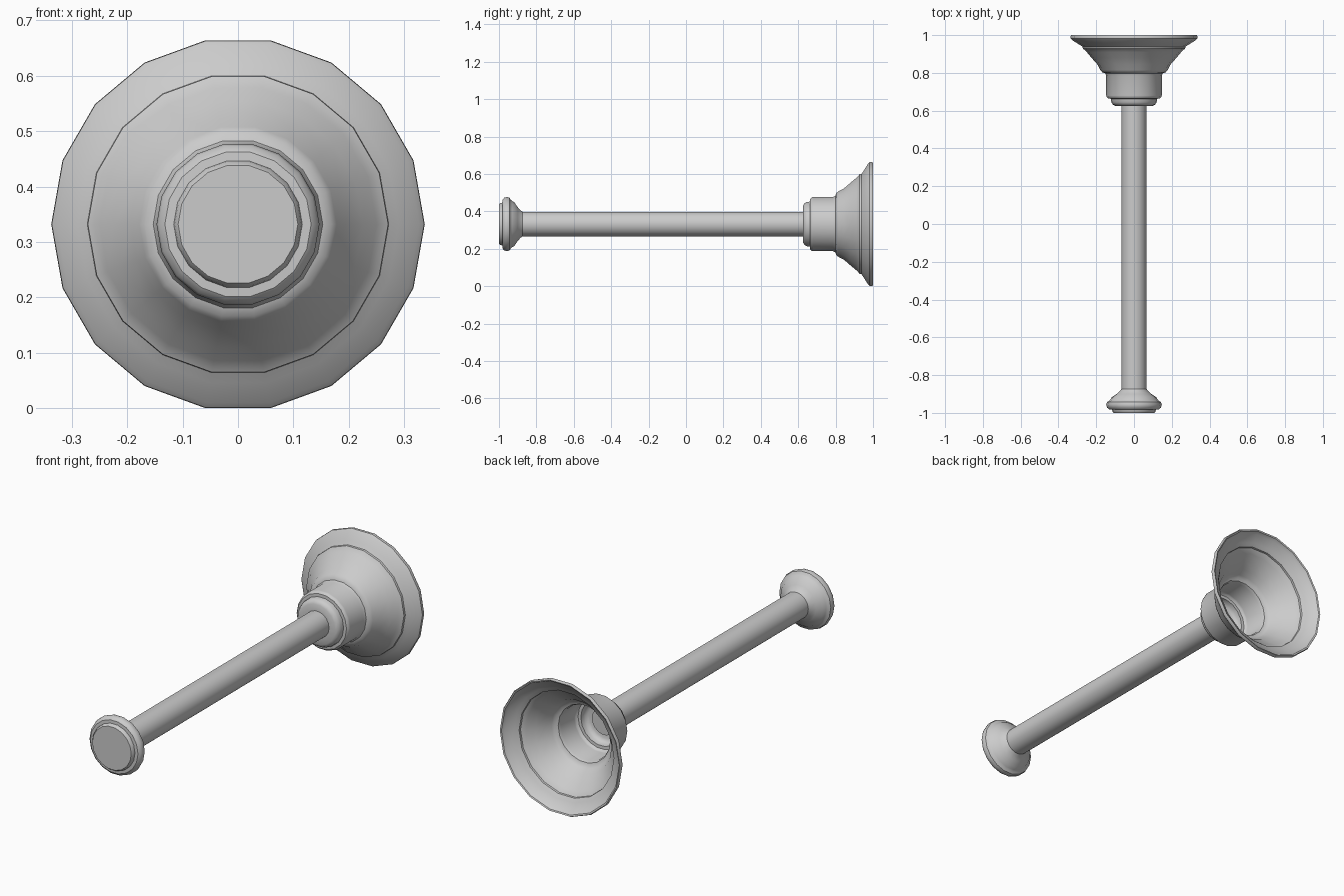
import bpy
import bmesh
from math import sin, cos, pi

cube = bpy.data.objects.get("Cube")
if cube:
    bpy.data.objects.remove(cube, do_unlink=True)

SIDES = 18
AXIS_Z = 0.332

grey = bpy.data.materials.new("light grey")
grey.use_nodes = True
colour = (0.6, 0.6, 0.6, 1)
grey.diffuse_color = colour
grey.node_tree.nodes["Principled BSDF"].inputs["Base Color"].default_value = colour


def lathe(name, profile, closed=False):
    """Spin a (y, radius) profile about the long axis."""
    bm = bmesh.new()
    rings = []
    for y, r in profile:
        rings.append([bm.verts.new((r * cos(2 * pi * i / SIDES), y,
                                    AXIS_Z + r * sin(2 * pi * i / SIDES)))
                      for i in range(SIDES)])
    pairs = list(zip(rings, rings[1:]))
    if closed:
        pairs.append((rings[-1], rings[0]))
    else:
        bm.faces.new(rings[0])
        bm.faces.new(rings[-1])
    for a, b in pairs:
        for i in range(SIDES):
            j = (i + 1) % SIDES
            bm.faces.new((a[i], a[j], b[j], b[i]))
    bmesh.ops.recalc_face_normals(bm, faces=bm.faces[:])
    mesh = bpy.data.meshes.new(name)
    bm.to_mesh(mesh)
    bm.free()
    mesh.materials.append(grey)
    ob = bpy.data.objects.new(name, mesh)
    bpy.context.collection.objects.link(ob)
    bpy.ops.object.select_all(action="DESELECT")
    ob.select_set(True)
    bpy.context.view_layer.objects.active = ob
    bpy.ops.object.shade_smooth_by_angle(angle=pi / 5)
    return ob


# Long straight handle
lathe("handle_rod", [(-0.9, 0.067), (0.65, 0.067)])

# Rounded knob with a raised rim, tapering into the rod
lathe("end_knob", [
    (-1.0, 0.108), (-0.992, 0.114), (-0.982, 0.116), (-0.981, 0.132),
    (-0.972, 0.143), (-0.957, 0.147), (-0.943, 0.143), (-0.937, 0.132),
    (-0.93, 0.126), (-0.917, 0.118), (-0.9, 0.092), (-0.885, 0.075),
    (-0.872, 0.066)])

# Hollow cup: collar, socket, stepped flare and rim, then back along the inside
outer = [
    (0.626, 0.06), (0.626, 0.1), (0.633, 0.113), (0.645, 0.12),
    (0.663, 0.122), (0.664, 0.137), (0.672, 0.145), (0.68, 0.147),
    (0.785, 0.147), (0.798, 0.153), (0.803, 0.168), (0.815, 0.178),
    (0.845, 0.194), (0.88, 0.225), (0.91, 0.25), (0.922, 0.262),
    (0.928, 0.271), (0.938, 0.272), (0.95, 0.29), (0.973, 0.327),
    (0.982, 0.336), (0.992, 0.337)]
WALL = 0.009
inner = [(y + WALL, r - WALL) for y, r in outer[1:-2]]
rim = [(1.0, 0.333), (0.997, 0.326)]
lathe("flared_cup", outer + rim + inner[::-1] + [(0.636, 0.06)], closed=True)
